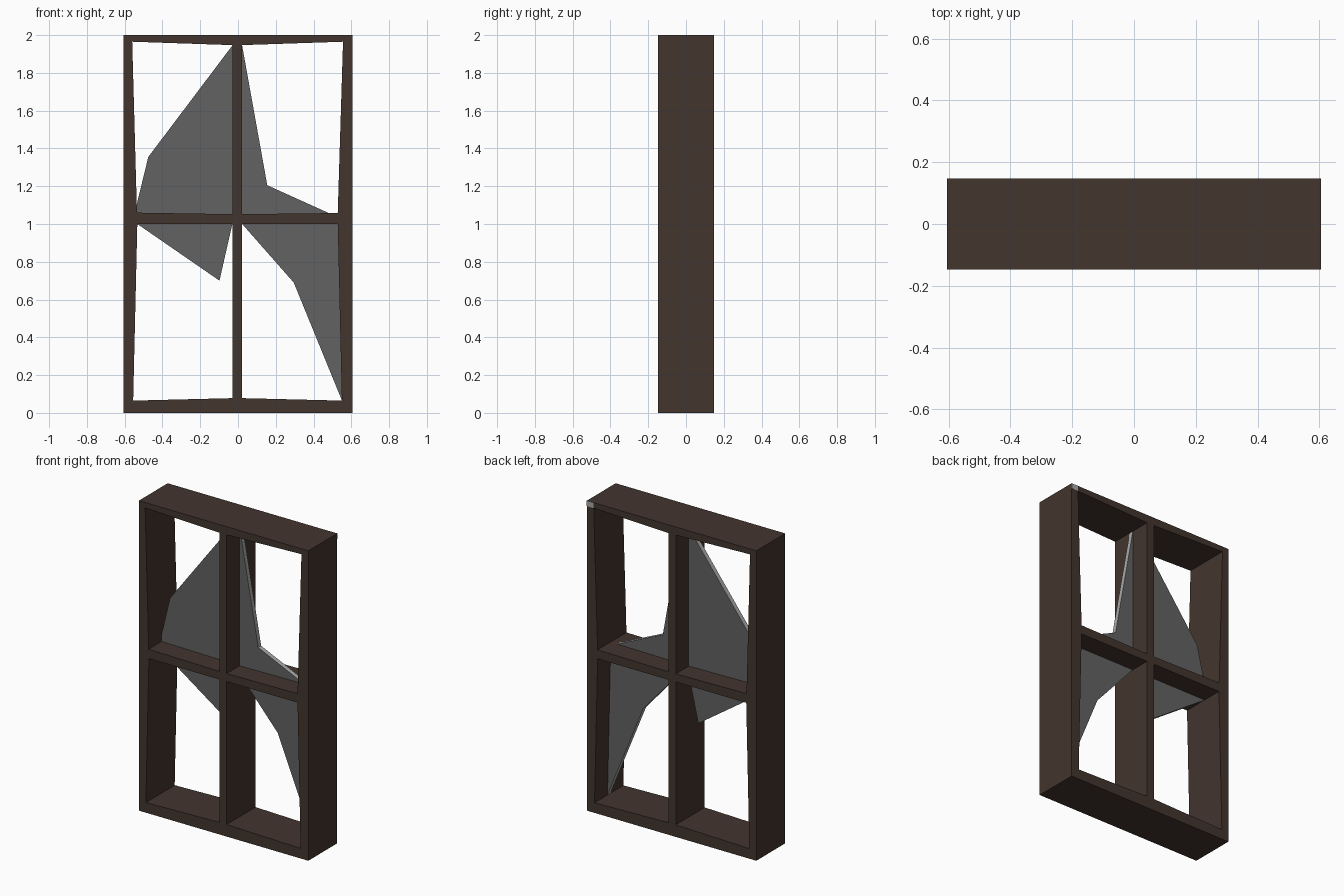
import bpy, bmesh, math
from mathutils import Matrix

if "Cube" in bpy.data.objects:
    bpy.data.objects.remove(bpy.data.objects["Cube"])


def material(name, rgb):
    m = bpy.data.materials.new(name)
    m.diffuse_color = (*rgb, 1)
    m.use_nodes = True
    m.node_tree.nodes["Principled BSDF"].inputs["Base Color"].default_value = m.diffuse_color
    return m


wood = material("dark wood", (0.055, 0.035, 0.027))
glass = material("smoky glass", (0.122, 0.122, 0.122))
edge = material("pale broken edge", (0.40, 0.40, 0.40))


def plate(name, outlines, depth, mats, y=0.0):
    """Extrude x-z outlines (inner ones become holes) along y, centred on y."""
    curve = bpy.data.curves.new(name + "_profile", 'CURVE')
    curve.dimensions = '2D'
    curve.fill_mode = 'BOTH'
    curve.extrude = depth / 2
    for pts in outlines:
        s = curve.splines.new('POLY')
        s.points.add(len(pts) - 1)
        for p, (x, z) in zip(s.points, pts):
            p.co = (x, z, 0, 1)
        s.use_cyclic_u = True
    tmp = bpy.data.objects.new(name + "_tmp", curve)
    bpy.context.collection.objects.link(tmp)
    bpy.context.view_layer.update()
    deps = bpy.context.evaluated_depsgraph_get()
    mesh = bpy.data.meshes.new_from_object(tmp.evaluated_get(deps))
    bpy.data.objects.remove(tmp)
    mesh.transform(Matrix.Translation((0, y, 0)) @ Matrix.Rotation(math.pi / 2, 4, 'X'))
    mesh.name = name
    mesh.materials.clear()
    for m in mats:
        mesh.materials.append(m)
    bm = bmesh.new()
    bm.from_mesh(mesh)
    bmesh.ops.remove_doubles(bm, verts=bm.verts, dist=1e-5)
    bmesh.ops.recalc_face_normals(bm, faces=bm.faces)
    for f in bm.faces:
        f.smooth = False
        # Second material goes on the rim faces
        f.material_index = 1 if len(mats) > 1 and abs(f.normal.y) < 0.5 else 0
    bm.to_mesh(mesh)
    bm.free()
    ob = bpy.data.objects.new(name, mesh)
    bpy.context.collection.objects.link(ob)
    return ob


# Window frame with four slightly crooked openings
W, D = 0.605, 0.294
plate("window_frame", [
    [(-W, 0), (W, 0), (W, 2), (-W, 2)],
    [(-0.56, 1.965), (-0.03, 1.947), (-0.03, 1.052), (-0.535, 1.06)],
    [(0.022, 1.947), (0.556, 1.965), (0.528, 1.058), (0.022, 1.052)],
    [(-0.533, 1.0), (-0.03, 1.0), (-0.03, 0.078), (-0.555, 0.065)],
    [(0.022, 1.0), (0.528, 1.0), (0.55, 0.065), (0.022, 0.078)],
], D, [wood])

# Broken glass shards left in each opening
shards = {
    "upper_left_shard": [(-0.03, 1.945), (-0.475, 1.355), (-0.537, 1.10),
                         (-0.535, 1.058), (-0.03, 1.05)],
    "upper_right_shard": [(0.022, 1.945), (0.155, 1.205), (0.485, 1.056), (0.022, 1.05)],
    "lower_left_shard": [(-0.533, 1.0), (-0.098, 0.70), (-0.03, 1.0)],
    "lower_right_shard": [(0.022, 1.0), (0.295, 0.69), (0.55, 0.066), (0.528, 1.0)],
}
for name, pts in shards.items():
    plate(name, [pts], 0.03, [glass, edge])

# Small pale chip on the back top corner of the frame
plate("corner_chip", [[(0.556, 1.965), (W, 1.965), (W, 2), (0.556, 2)]],
      0.002, [edge], y=D / 2)
